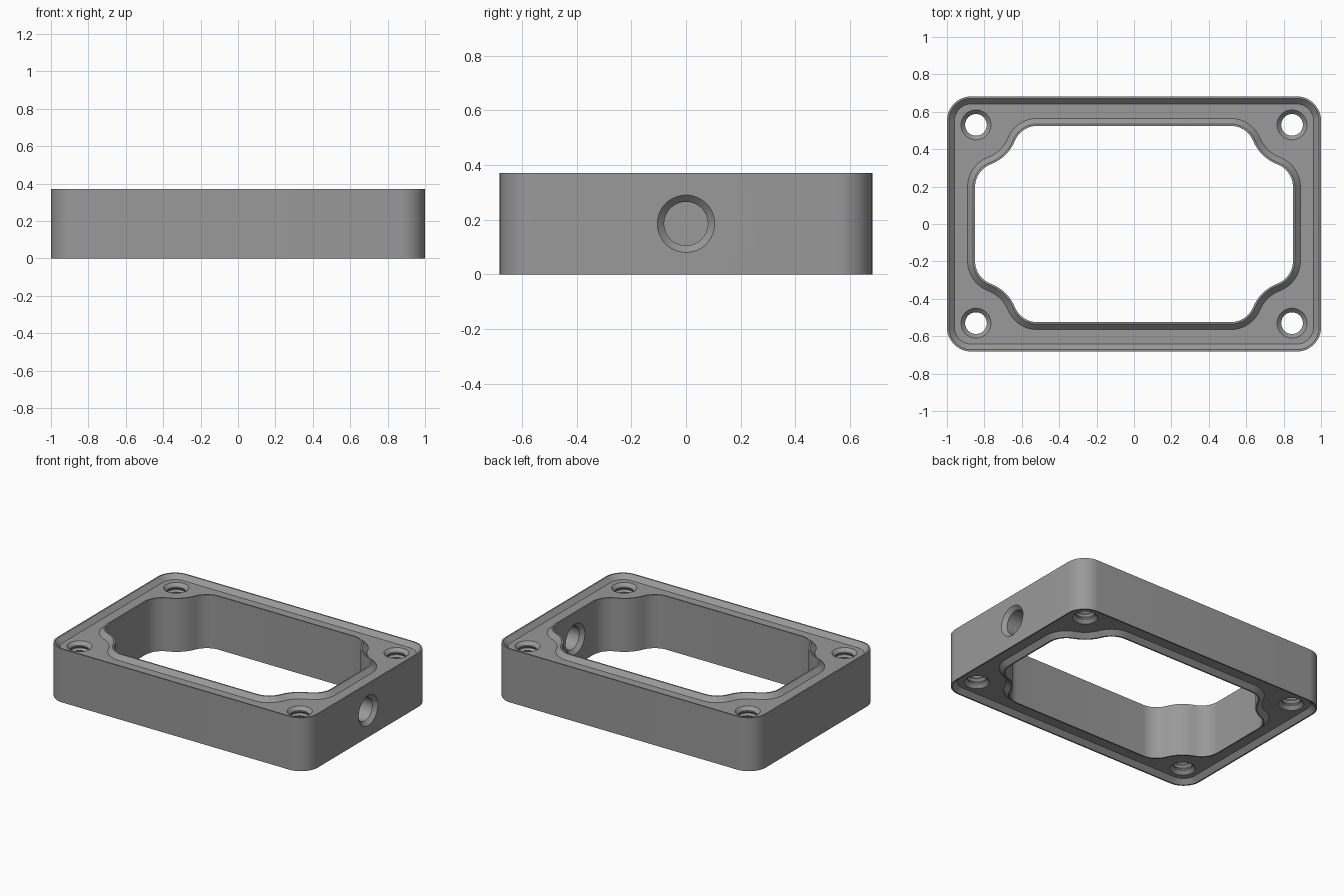
import bpy, bmesh, math
from mathutils import Matrix, Vector

if "Cube" in bpy.data.objects:
    bpy.data.objects.remove(bpy.data.objects["Cube"])

H = 0.37                       # total height
GROOVE = 0.03                  # depth of the recess on top and bottom
HX, HY = 0.845, 0.53           # screw hole centres
WX, WY = 1.0, 0.682            # outer half sizes
OX, OY = 0.85, 0.525           # opening half sizes
R_OUT, R_FIL, R_BOSS = 0.13, 0.13, 0.225


def arc(c, r, a0, a1, n):
    return [(c[0] + r * math.cos(a0 + (a1 - a0) * i / n),
             c[1] + r * math.sin(a0 + (a1 - a0) * i / n)) for i in range(n + 1)]


def mirror_quadrant(q):
    """Repeat a first-quadrant path (from +x side to +y side) around all four."""
    return (q + [(-x, y) for x, y in reversed(q)]
            + [(-x, -y) for x, y in q] + [(x, -y) for x, y in reversed(q)])


def outer_outline(d):
    """Rounded rectangle, moved inward by d."""
    return mirror_quadrant(arc((WX - R_OUT, WY - R_OUT), R_OUT - d, 0, math.pi / 2, 12))


def opening_outline(d):
    """Opening that swerves round the screw bosses, moved outward by d."""
    s = R_BOSS + R_FIL
    ax = OX - R_FIL
    ay = HY - math.sqrt(s * s - (HX - ax) ** 2)
    by = OY - R_FIL
    bx = HX - math.sqrt(s * s - (HY - by) ** 2)
    ta = math.atan2(HY - ay, HX - ax)
    tb = math.atan2(HY - by, HX - bx)
    q = arc((ax, ay), R_FIL + d, 0, ta, 10)
    q += arc((HX, HY), R_BOSS - d, ta - math.pi, tb - math.pi, 10)[1:]
    q += arc((bx, by), R_FIL + d, tb, math.pi / 2, 10)[1:]
    return mirror_quadrant(q)


def add_ring(bm, outline, z):
    return [bm.verts.new((x, y, z)) for x, y in outline]


def skin(bm, a, b):
    n = len(a)
    for i in range(n):
        j = (i + 1) % n
        bm.faces.new((a[i], a[j], b[j], b[i]))


def make_object(name, bm):
    bmesh.ops.recalc_face_normals(bm, faces=bm.faces)
    me = bpy.data.meshes.new(name)
    bm.to_mesh(me)
    bm.free()
    ob = bpy.data.objects.new(name, me)
    bpy.context.collection.objects.link(ob)
    return ob


def lathe(bm, profile, matrix, n=48):
    """Closed turned solid from (radius, height) pairs."""
    rings = [[bm.verts.new(matrix @ Vector((r * math.cos(2 * math.pi * i / n),
                                            r * math.sin(2 * math.pi * i / n), z)))
              for i in range(n)] for r, z in profile]
    for a, b in zip(rings, rings[1:]):
        skin(bm, a, b)
    bm.faces.new(rings[0])
    bm.faces.new(rings[-1])


# frame body: wall, thin rim, slope to the recess, and the same on the opening
bm = bmesh.new()
floors = []
sections = []
for outline in (outer_outline, opening_outline):
    rings = [add_ring(bm, outline(d), z) for d, z in (
        (0.04, GROOVE), (0.01, 0), (0, 0), (0, H), (0.01, H), (0.04, H - GROOVE))]
    for a, b in zip(rings, rings[1:]):
        skin(bm, a, b)
    sections.append(rings)
# flat recess floors, top and bottom
for k in (0, -1):
    edges = []
    for rings in sections:
        r = rings[k]
        edges += [bm.edges.get((r[i], r[(i + 1) % len(r)])) for i in range(len(r))]
    bmesh.ops.triangle_fill(bm, edges=edges, use_beauty=True,
                            normal=(0, 0, 1 if k else -1))
frame = make_object("frame", bm)

# cutter: four threaded screw holes and one side port
bm = bmesh.new()
F, C, RB, RT = GROOVE, 0.022, 0.058, 0.068
screw = [(0.08, -0.05), (0.08, F), (RB, F + C)]
turns = 9
z0, z1 = F + C + 0.008, H - F - C - 0.008
step = (z1 - z0) / turns
screw.append((RB, z0))
for i in range(turns):
    screw += [(RT, z0 + step * (i + 0.5)), (RB, z0 + step * (i + 1))]
screw += [(RB, H - F - C), (0.08, H - F), (0.08, H + 0.05)]
for sx in (-1, 1):
    for sy in (-1, 1):
        lathe(bm, screw, Matrix.Translation((sx * HX, sy * HY, 0)))
port = [(0.105, 0.8), (0.105, OX), (0.08, OX + 0.025),
        (0.08, WX - 0.025), (0.105, WX), (0.105, 1.05)]
lathe(bm, port, Matrix.Translation((0, 0, H / 2)) @ Matrix.Rotation(math.pi / 2, 4, 'Y'))
cutter = make_object("hole_cutter", bm)
cutter.hide_render = True

mod = frame.modifiers.new("holes", 'BOOLEAN')
mod.operation = 'DIFFERENCE'
mod.solver = 'EXACT'
mod.object = cutter
bpy.context.view_layer.objects.active = frame
frame.select_set(True)
bpy.ops.object.modifier_apply(modifier=mod.name)
bpy.data.objects.remove(cutter)

# one grey for the whole part
mat = bpy.data.materials.new("grey metal")
mat.diffuse_color = (0.32, 0.32, 0.32, 1)
mat.use_nodes = True
mat.node_tree.nodes["Principled BSDF"].inputs["Base Color"].default_value = mat.diffuse_color
frame.data.materials.clear()
frame.data.materials.append(mat)
for p in frame.data.polygons:
    p.material_index = 0
bpy.ops.object.shade_smooth_by_angle(angle=math.radians(25))
